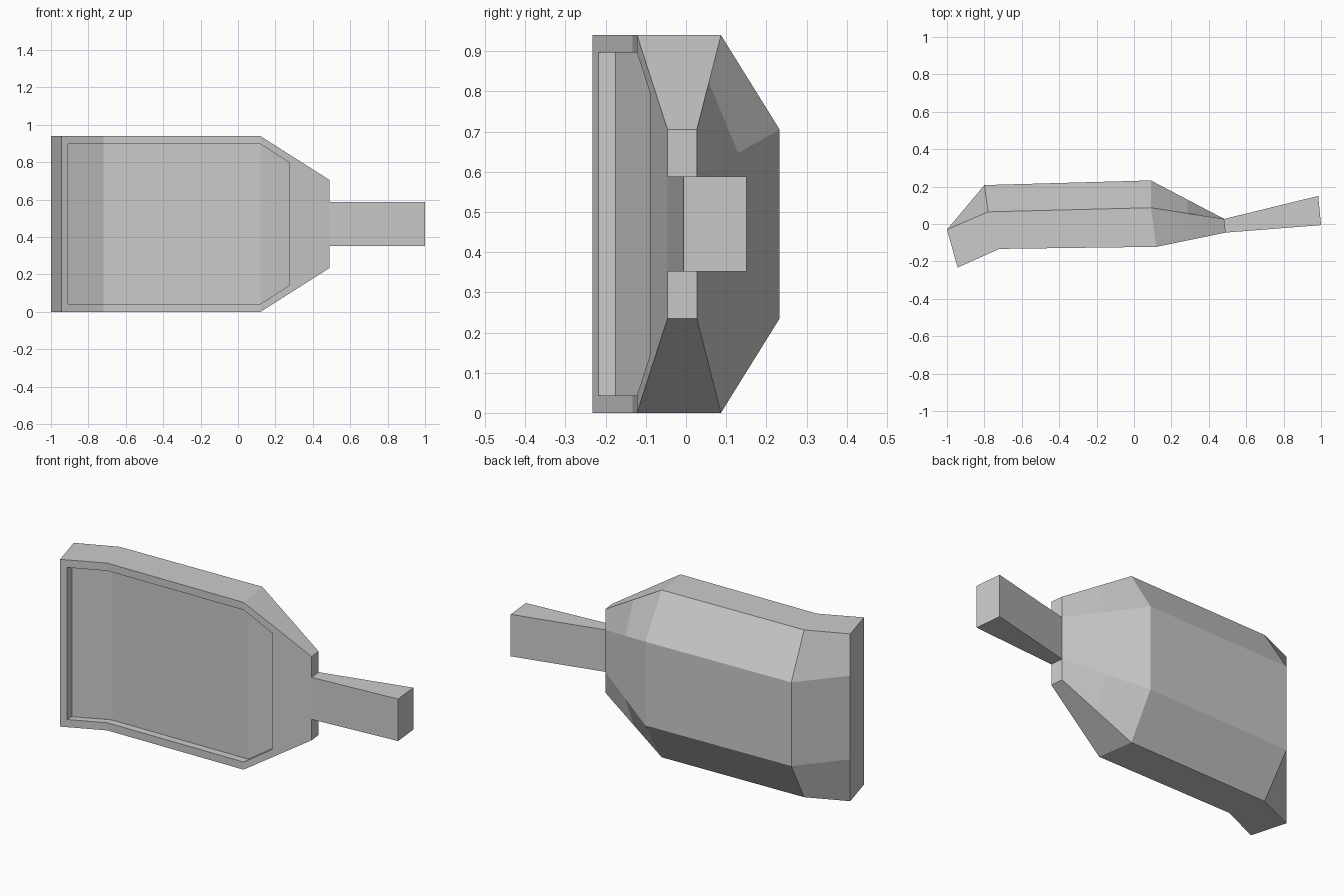
import bpy, bmesh

if "Cube" in bpy.data.objects:
    bpy.data.objects.remove(bpy.data.objects["Cube"])

Z0, Z1, H = 0.0, 0.94, 0.94


def finish(name, bm):
    bmesh.ops.remove_doubles(bm, verts=bm.verts, dist=1e-4)
    bmesh.ops.recalc_face_normals(bm, faces=bm.faces)
    me = bpy.data.meshes.new(name)
    bm.to_mesh(me)
    bm.free()
    ob = bpy.data.objects.new(name, me)
    bpy.context.collection.objects.link(ob)
    return ob


def face(bm, *pts):
    bm.faces.new([bm.verts.new(p) for p in pts])


def both(bm, *pts):
    """Add a face and its copy mirrored about mid height."""
    face(bm, *pts)
    face(bm, *[(x, y, H - z) for x, y, z in reversed(pts)])


def low(p):
    return (p[0], p[1], H - p[2])


def mid(a, b):
    return tuple((u + v) / 2 for u, v in zip(a, b))


# Upper half section points, listed from the flared end to the handle end
front = [(-0.943, -0.233, Z1), (-0.72, -0.133, Z1), (0.12, -0.122, Z1), (0.49, -0.046, 0.705)]
edge = [(-1.0, -0.03, Z1), (-0.78, 0.065, Z1), (0.09, 0.087, Z1), (0.482, 0.027, 0.705)]
ridge = [(-1.0, -0.03, 0.705), (-0.80, 0.208, 0.705), (0.09, 0.233, 0.705), (0.482, 0.027, 0.588)]
for row in (front, edge, ridge):
    row.insert(3, mid(row[2], row[3]))
rim = [(-0.91, -0.218, 0.897), (-0.72, -0.133, 0.897), (0.12, -0.122, 0.897), (0.275, -0.09, 0.797)]
floor = [(x, y + 0.042, z) for x, y, z in rim]

# Shell: sides, bevelled back and flat back
body = bmesh.new()
for i in range(4):
    j = i + 1
    both(body, front[i], front[j], edge[j], edge[i])
    both(body, edge[i], edge[j], ridge[j], ridge[i])
    face(body, ridge[i], ridge[j], low(ridge[j]), low(ridge[i]))
face(body, front[0], edge[0], ridge[0], low(ridge[0]), low(edge[0]), low(front[0]))

# Front frame, recess walls and recess floor
for i in range(3):
    j = i + 1
    both(body, front[i], front[j], rim[j], rim[i])
    both(body, rim[i], rim[j], floor[j], floor[i])
    face(body, floor[i], floor[j], low(floor[j]), low(floor[i]))
face(body, front[0], rim[0], low(rim[0]), low(front[0]))
for i in (0, 3):
    face(body, rim[i], floor[i], low(floor[i]), low(rim[i]))
joint = (0.49, -0.046, 0.588)
face(body, front[3], front[4], joint, low(joint), low(front[4]), low(front[3]), low(rim[3]), rim[3])

# End shoulders either side of the handle
both(body, front[4], edge[4], ridge[4], joint)
finish("tray_body", body)

# Flaring handle, open where it meets the body
handle = bmesh.new()
tip_f, tip_b = (1.0, -0.006, 0.588), (0.985, 0.15, 0.588)
both(handle, joint, tip_f, tip_b, ridge[4])
for a, b in ((joint, tip_f), (tip_f, tip_b), (tip_b, ridge[4])):
    face(handle, a, b, low(b), low(a))
finish("handle", handle)
